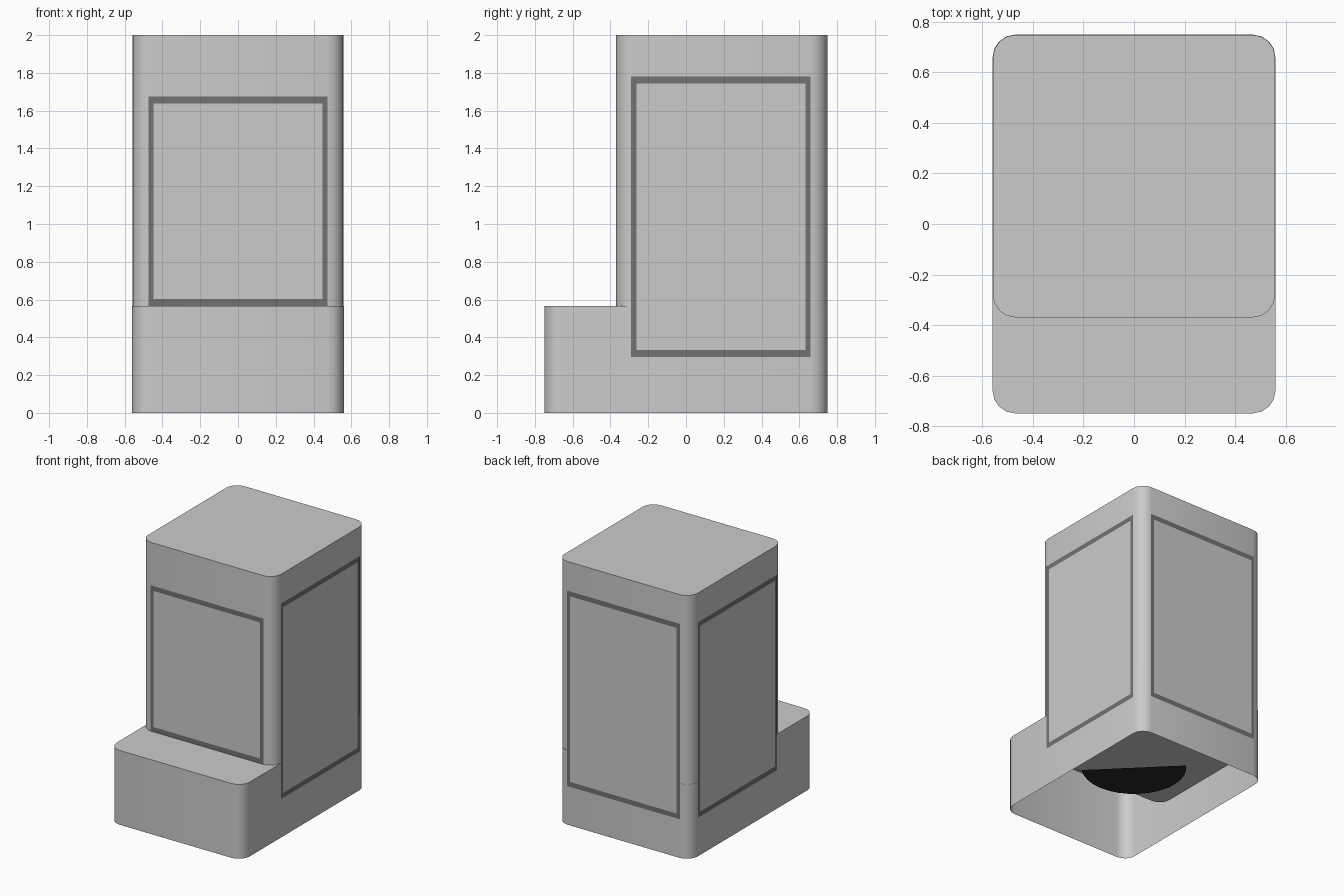
import bpy, bmesh, math
from mathutils import Vector

if "Cube" in bpy.data.objects:
    bpy.data.objects.remove(bpy.data.objects["Cube"])


def material(name, value):
    m = bpy.data.materials.new(name)
    m.diffuse_color = (value, value, value, 1)
    m.use_nodes = True
    m.node_tree.nodes["Principled BSDF"].inputs["Base Color"].default_value = m.diffuse_color
    return m


DARK = material("dark_trim", 0.17)
PALE = material("pale_pane", 0.92)
BLACK = material("black", 0.02)


def finish(name, bm, mat=None):
    me = bpy.data.meshes.new(name)
    bm.to_mesh(me)
    bm.free()
    ob = bpy.data.objects.new(name, me)
    bpy.context.collection.objects.link(ob)
    if mat:
        me.materials.append(mat)
    return ob


def rounded_box(name, x, y0, y1, z0, z1, r=0.09, steps=4, bottom=True):
    """Upright block with rounded vertical corners."""
    ring = []
    for i, (sx, cy) in enumerate([(1, y1 - r), (-1, y1 - r), (-1, y0 + r), (1, y0 + r)]):
        for k in range(steps + 1):
            a = math.radians(90 * (i + k / steps))
            ring.append((sx * (x - r) + r * math.cos(a), cy + r * math.sin(a)))
    bm = bmesh.new()
    lo = [bm.verts.new((px, py, z0)) for px, py in ring]
    hi = [bm.verts.new((px, py, z1)) for px, py in ring]
    n = len(ring)
    for i in range(n):
        j = (i + 1) % n
        bm.faces.new((lo[i], lo[j], hi[j], hi[i]))
    bm.faces.new(hi)
    if bottom:
        bm.faces.new(lo[::-1])
    ob = finish(name, bm)
    bpy.ops.object.select_all(action='DESELECT')
    ob.select_set(True)
    bpy.context.view_layer.objects.active = ob
    bpy.ops.object.shade_smooth_by_angle(angle=math.radians(35))
    return ob


def window(name, origin, along, u0, u1, z0, z1, bu=0.027, bz=0.037):
    """Flat dark frame ring with a pale pane, on the wall through origin."""
    o, d = Vector(origin), Vector(along)

    def corners(bm, u0, u1, z0, z1):
        return [bm.verts.new(o + d * u + Vector((0, 0, z)))
                for u, z in ((u0, z0), (u1, z0), (u1, z1), (u0, z1))]

    inner = (u0 + bu, u1 - bu, z0 + bz, z1 - bz)
    bm = bmesh.new()
    a, b = corners(bm, u0, u1, z0, z1), corners(bm, *inner)
    for i in range(4):
        j = (i + 1) % 4
        bm.faces.new((a[i], a[j], b[j], b[i]))
    finish(name + "_frame", bm, DARK)
    bm = bmesh.new()
    bm.faces.new(corners(bm, *inner))
    finish(name + "_pane", bm, PALE)


# Open-bottomed base with the front step, and the closed cab standing in it
rounded_box("base_shell", 0.56, -0.75, 0.75, 0, 0.565, bottom=False)
rounded_box("cab", 0.559, -0.37, 0.749, 0.29, 2.0)

# Windows on all four walls
e = 0.003
window("front_window", (0, -0.37 - e, 0), (1, 0, 0), -0.475, 0.475, 0.567, 1.675)
window("back_window", (0, 0.75 + e, 0), (-1, 0, 0), -0.475, 0.475, 0.295, 1.78)
window("right_window", (0.56 + e, 0, 0), (0, 1, 0), -0.29, 0.66, 0.295, 1.78)
window("left_window", (-0.56 - e, 0, 0), (0, -1, 0), -0.66, 0.29, 0.295, 1.78)

# Dark half disc under the cab floor
bm = bmesh.new()
arc = [math.radians(135 + 180 * k / 16) for k in range(17)]
bm.faces.new([bm.verts.new((0.37 * math.cos(a), 0.37 * math.sin(a), 0.22)) for a in arc][::-1])
finish("underside_plate", bm, BLACK)
